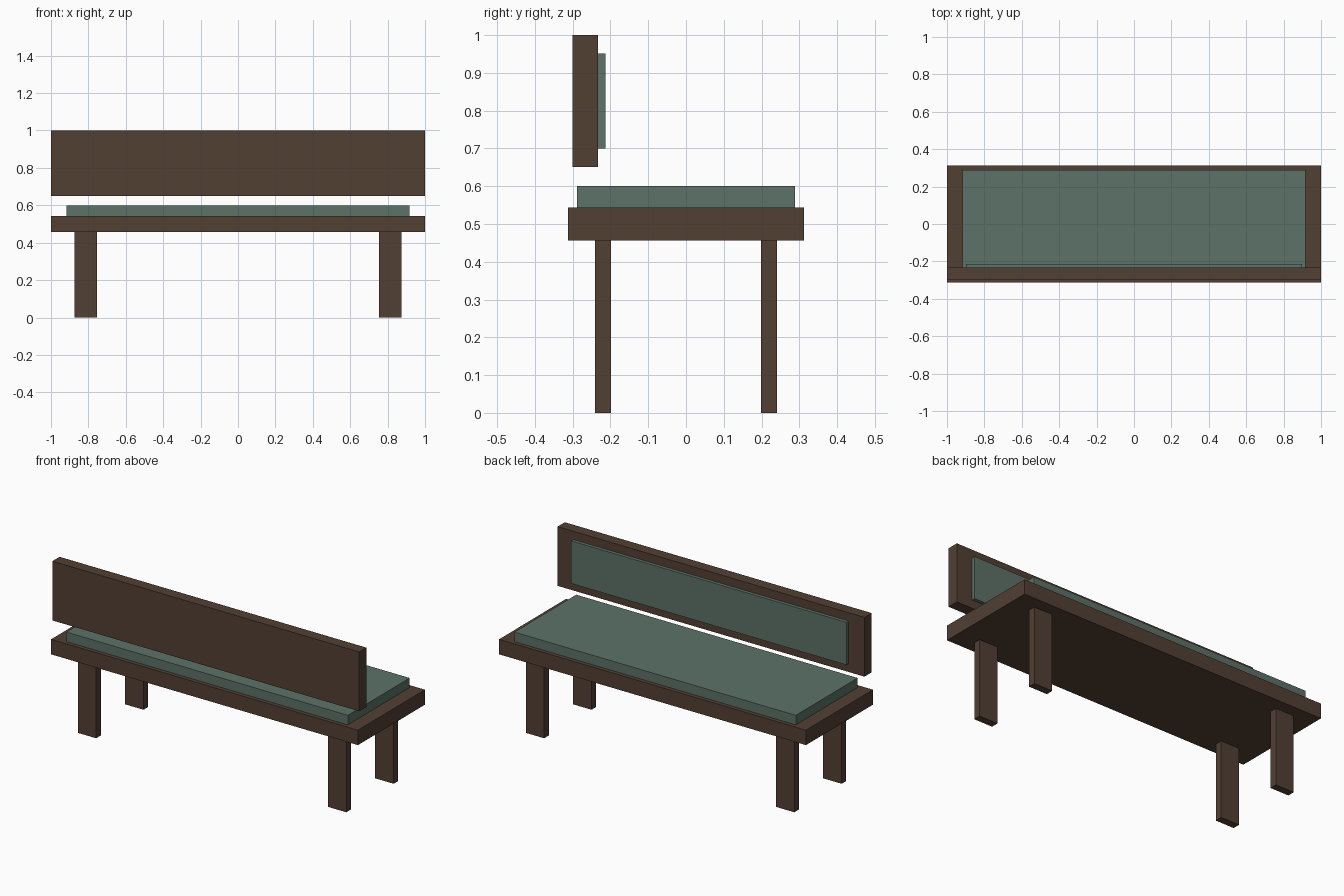
import bpy

if "Cube" in bpy.data.objects:
    bpy.data.objects.remove(bpy.data.objects["Cube"])


def material(name, color):
    mat = bpy.data.materials.new(name)
    mat.diffuse_color = (*color, 1.0)
    mat.use_nodes = True
    mat.node_tree.nodes["Principled BSDF"].inputs["Base Color"].default_value = mat.diffuse_color
    return mat


wood = material("dark_wood", (0.085, 0.050, 0.034))
fabric = material("green_fabric", (0.108, 0.168, 0.137))


def box(name, x, y, z, mat):
    """Axis-aligned box from (min, max) ranges."""
    ranges = (x, y, z)
    bpy.ops.mesh.primitive_cube_add(size=1, location=[(a + b) / 2 for a, b in ranges])
    obj = bpy.context.object
    obj.name = name
    obj.scale = [b - a for a, b in ranges]
    bpy.ops.object.transform_apply(location=False, rotation=False, scale=True)
    obj.data.materials.append(mat)
    return obj


# Seat board and its cushion
box("seat", (-1, 1), (-0.312, 0.312), (0.456, 0.544), wood)
box("seat_cushion", (-0.917, 0.917), (-0.288, 0.288), (0.544, 0.6), fabric)

# Floating backrest with a thin pad on its inner face
box("backrest", (-1, 1), (-0.3, -0.233), (0.651, 1.0), wood)
box("backrest_cushion", (-0.897, 0.897), (-0.233, -0.213), (0.70, 0.951), fabric)

# Four flat legs
for side, cx in (("left", -0.815), ("right", 0.815)):
    for end, cy in (("front", -0.22), ("back", 0.22)):
        box(f"{end}_{side}_leg", (cx - 0.06, cx + 0.06),
            (cy - 0.0215, cy + 0.0215), (0, 0.456), wood)
